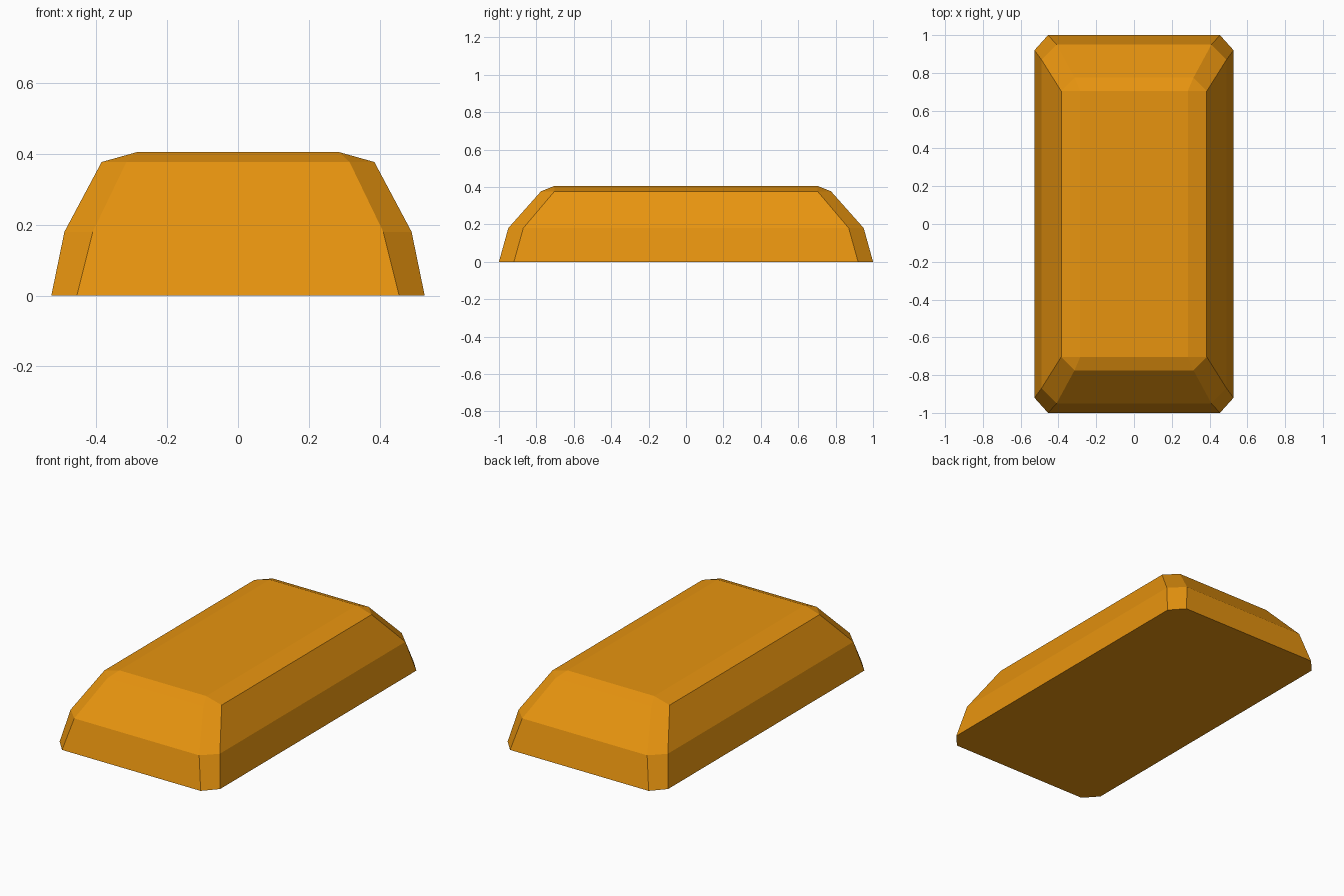
import bpy, bmesh

if "Cube" in bpy.data.objects:
    bpy.data.objects.remove(bpy.data.objects["Cube"])

# Amber material
mat = bpy.data.materials.new("amber orange")
mat.diffuse_color = (0.84, 0.31, 0.005, 1)
mat.use_nodes = True
mat.node_tree.nodes["Principled BSDF"].inputs["Base Color"].default_value = mat.diffuse_color

# Chamfered rectangular rings: half width, half length, x chamfer, y chamfer, height
rings = [
    (0.527, 1.00, 0.072, 0.08, 0.0),
    (0.49, 0.95, 0.08, 0.08, 0.18),
    (0.385, 0.775, 0.07, 0.072, 0.377),
]
top_x, top_y, top_z = 0.285, 0.705, 0.405

bm = bmesh.new()
loops = []
for hx, hy, cx, cy, z in rings:
    a, b = hx - cx, hy - cy
    pts = [(hx, -b), (hx, b), (a, hy), (-a, hy), (-hx, b), (-hx, -b), (-a, -hy), (a, -hy)]
    loops.append([bm.verts.new((x, y, z)) for x, y in pts])

# Underside and sloping walls
bm.faces.new(loops[0][::-1])
for lo, hi in zip(loops, loops[1:]):
    for i in range(8):
        j = (i + 1) % 8
        bm.faces.new((lo[i], lo[j], hi[j], hi[i]))

# Rectangular top with bevel strips and corner triangles
top = [bm.verts.new((sx * top_x, sy * top_y, top_z))
       for sx, sy in ((1, -1), (1, 1), (-1, 1), (-1, -1))]
bm.faces.new(top)
r = loops[-1]
for k in range(4):
    n = (k + 1) % 4
    bm.faces.new((r[2 * k], r[2 * k + 1], top[n], top[k]))
    bm.faces.new((r[2 * k + 1], r[(2 * k + 2) % 8], top[n]))
bmesh.ops.recalc_face_normals(bm, faces=bm.faces[:])

mesh = bpy.data.meshes.new("bevelled_block")
bm.to_mesh(mesh)
bm.free()
mesh.materials.append(mat)
block = bpy.data.objects.new("bevelled_block", mesh)
bpy.context.collection.objects.link(block)
